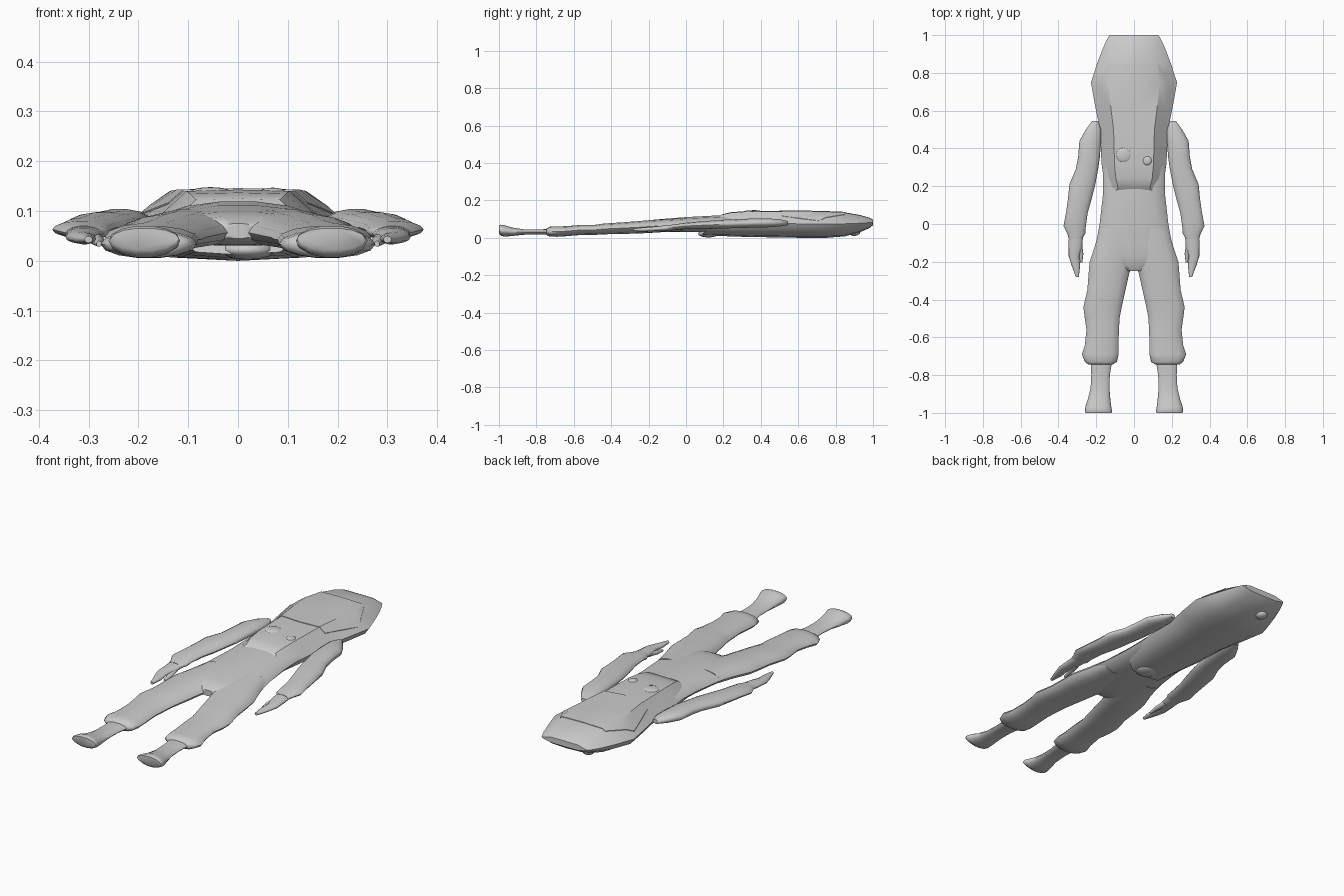
import bpy
import bmesh
import math
from mathutils import Vector

cube = bpy.data.objects.get("Cube")
if cube:
    bpy.data.objects.remove(cube, do_unlink=True)

# One plain grey for the whole suit
grey = bpy.data.materials.new("suit grey")
grey.use_nodes = True
colour = (0.6, 0.6, 0.6, 1)
grey.diffuse_color = colour
grey.node_tree.nodes["Principled BSDF"].inputs["Base Color"].default_value = colour


def finish(name, bm, angle=40):
    """Turn a bmesh into a smooth-shaded grey object."""
    bmesh.ops.recalc_face_normals(bm, faces=bm.faces)
    mesh = bpy.data.meshes.new(name)
    bm.to_mesh(mesh)
    bm.free()
    mesh.materials.append(grey)
    obj = bpy.data.objects.new(name, mesh)
    bpy.context.collection.objects.link(obj)
    bpy.ops.object.select_all(action="DESELECT")
    obj.select_set(True)
    bpy.context.view_layer.objects.active = obj
    bpy.ops.object.shade_smooth_by_angle(angle=math.radians(angle))
    return obj


def loft(sections, profile, side=1, slant=0):
    """Skin a unit profile through sections (y, x min, x max, z min, z max)."""
    bm = bmesh.new()
    rings = []
    for i, (y, x0, x1, z0, z1) in enumerate(sections):
        cx, cz, rx, rz = (x0 + x1) / 2, (z0 + z1) / 2, (x1 - x0) / 2, (z1 - z0) / 2
        shift = slant if i == 0 else 0
        rings.append([bm.verts.new((side * (cx + rx * u), y + shift * v, cz + rz * v))
                      for u, v in profile])
    n = len(profile)
    for a, b in zip(rings, rings[1:]):
        for k in range(n):
            bm.faces.new((a[k], a[(k + 1) % n], b[(k + 1) % n], b[k]))
    bm.faces.new(rings[0])
    bm.faces.new(rings[-1])
    return bm


def centred(sections):
    return [(y, -w, w, z0, z1) for y, w, z0, z1 in sections]


# Cross-sections: soft oval for cloth, bevelled box for the hard shell
oval = [(math.cos(math.tau * k / 14), math.sin(math.tau * k / 14)) for k in range(14)]
half = [(0, 1), (.6, .96), (1, .05), (.9, -.4), (.6, -.9), (0, -1)]
hard = half + [(-u, v) for u, v in half[-2:0:-1]]

# Helmet and chest shell
shell = centred([
    (.135, .14, .012, .125), (.24, .16, .008, .137), (.32, .172, .005, .143),
    (.5, .18, .002, .143), (.62, .205, 0, .143), (.75, .228, 0, .14),
    (.85, .195, .008, .136), (.93, .165, .03, .122), (.98, .142, .052, .108),
    (1, .13, .068, .098)])
finish("helmet_and_chest_shell", loft(shell, hard, slant=.055), 35)

# Visor: the top of the shell trimmed to a faceted outline and raised a little
outline = [(-.13, .85), (.13, .85), (.2, .71), (.14, .515), (0, .5), (-.14, .515), (-.2, .71)]
bm = loft(shell, hard)
bmesh.ops.recalc_face_normals(bm, faces=bm.faces)
for (ax, ay), (bx, by) in zip(outline, outline[1:] + outline[:1]):
    bmesh.ops.bisect_plane(bm, geom=bm.verts[:] + bm.edges[:] + bm.faces[:],
                           plane_co=(ax, ay, 0), plane_no=(ay - by, bx - ax, 0),
                           clear_outer=True)
bmesh.ops.delete(bm, geom=[f for f in bm.faces if f.normal.z < .1], context="FACES")
raised = bmesh.ops.extrude_face_region(bm, geom=bm.faces[:])["geom"]
bmesh.ops.translate(bm, vec=(0, 0, .003), verts=[g for g in raised if isinstance(g, bmesh.types.BMVert)])
finish("visor", bm, 35)


# Chest knobs and rear valves
def knob(name, place, radius, height):
    bm = bmesh.new()
    bmesh.ops.create_uvsphere(bm, u_segments=16, v_segments=8, radius=radius)
    bmesh.ops.scale(bm, vec=(1, 1, height / radius), verts=bm.verts)
    bmesh.ops.translate(bm, vec=place, verts=bm.verts)
    finish(name, bm, 60)


knob("large_chest_knob", (-.055, .365, .139), .04, .009)
knob("small_chest_knob", (.07, .335, .139), .024, .008)
knob("rear_helmet_valve", (-.07, .9, .03), .032, .02)
knob("rear_pack_valve", (.02, .12, .022), .055, .02)

# Cloth torso, narrowing into the crotch
torso = centred([
    (.5, .16, .04, .12), (.3, .165, .035, .122), (.15, .165, .03, .12),
    (0, .182, .03, .112), (-.1, .2, .03, .104), (-.17, .19, .03, .098),
    (-.22, .13, .032, .09), (-.25, .05, .045, .075)])
finish("torso", loft(torso, oval), 60)

leg = [
    (-.02, .01, .18, .035, .105), (-.12, -.01, .208, .03, .1), (-.2, 0, .235, .025, .095),
    (-.26, .025, .24, .022, .09), (-.35, .045, .247, .02, .083), (-.44, .065, .268, .018, .077),
    (-.49, .075, .262, .015, .07), (-.56, .08, .252, .015, .07), (-.64, .082, .26, .008, .063),
    (-.69, .082, .276, .005, .062), (-.73, .09, .26, .006, .06), (-.745, .115, .24, .015, .05)]
boot = [
    (-.72, .115, .23, .016, .048), (-.8, .128, .226, .018, .045), (-.87, .13, .23, .016, .046),
    (-.93, .125, .245, .009, .056), (-.97, .12, .258, .006, .068), (-.99, .116, .26, .01, .071),
    (-1, .118, .256, .022, .066)]
arm = [
    (.545, .19, .222, .068, .09), (.5, .175, .255, .06, .1), (.44, .175, .289, .056, .104),
    (.36, .18, .295, .054, .105), (.29, .19, .308, .052, .1), (.21, .205, .342, .05, .098),
    (.13, .225, .35, .046, .092), (.06, .245, .36, .046, .087), (-.01, .255, .373, .046, .08),
    (-.05, .258, .353, .042, .074), (-.08, .275, .345, .042, .07)]
hand = [
    (-.05, .268, .345, .042, .07), (-.12, .275, .346, .036, .066), (-.17, .29, .346, .035, .06),
    (-.22, .285, .33, .033, .056), (-.28, .292, .308, .036, .05)]
thumb = [(-.1, .275, .31, .036, .06), (-.16, .268, .295, .03, .05), (-.205, .274, .284, .028, .04)]

# Paired limbs
for label, side in (("left", 1), ("right", -1)):
    for part, sections in (("leg", leg), ("boot", boot), ("arm", arm),
                           ("hand", hand), ("thumb", thumb)):
        finish(label + "_" + part, loft(sections, oval, side), 60)
